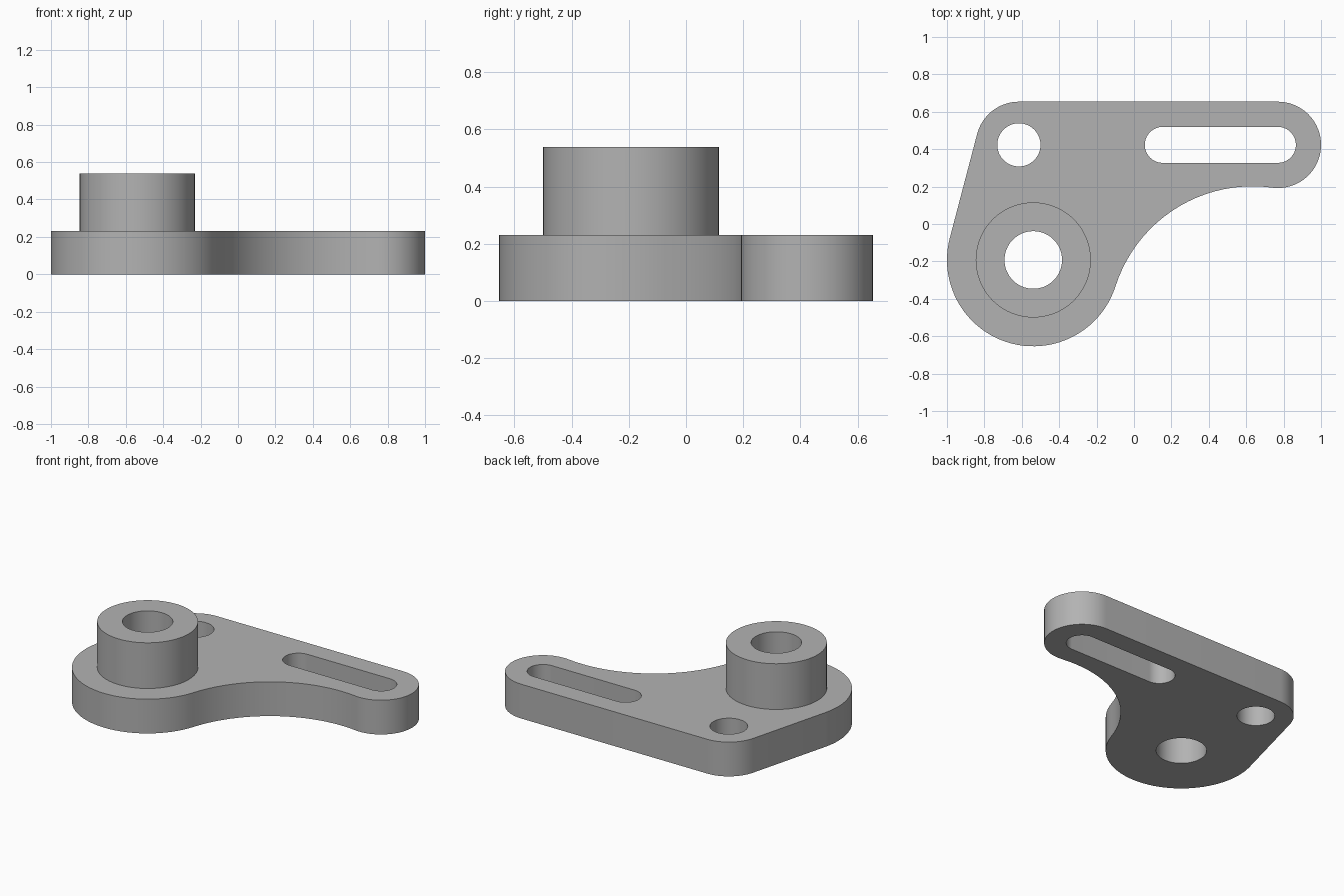
import bpy, bmesh
from math import acos, atan2, ceil, cos, pi, sin, radians
from mathutils import Vector

if "Cube" in bpy.data.objects:
    bpy.data.objects.remove(bpy.data.objects["Cube"], do_unlink=True)

# Design grid: 26 units long overall, measured from the boss axis
UNIT = 1 / 13
ORIGIN = Vector((-7, -2.5))
THICK, TOP = 3, 7
BOSS, PIVOT, TIP = Vector((0, 0)), Vector((-1, 8)), Vector((17, 8))
R_BASE, R_END, R_FILLET = 6, 3, 10

grey = bpy.data.materials.new("plain grey")
grey.use_nodes = True
colour = (0.45, 0.45, 0.45, 1)
grey.diffuse_color = colour
grey.node_tree.nodes["Principled BSDF"].inputs["Base Color"].default_value = colour


def angle(v):
    return atan2(v.y, v.x)


def arc(centre, radius, start, end):
    n = max(2, ceil(abs(end - start) / radians(4)))
    steps = [start + (end - start) * i / n for i in range(n + 1)]
    return [centre + radius * Vector((cos(a), sin(a))) for a in steps]


def circle(centre, radius):
    return arc(centre, radius, 0, 2 * pi)[:-1]


def extruded(name, loops, low, high, open_base=False):
    """Fill the first loop, leave the others as holes, and extrude upward."""
    bm = bmesh.new()
    edges = []
    for loop in loops:
        clean = [p for i, p in enumerate(loop) if (p - loop[i - 1]).length > 1e-4]
        verts = [bm.verts.new((*((p + ORIGIN) * UNIT), low * UNIT)) for p in clean]
        edges += [bm.edges.new((verts[i - 1], v)) for i, v in enumerate(verts)]
    bmesh.ops.triangle_fill(bm, edges=edges, use_beauty=True)
    base = bm.faces[:]
    made = bmesh.ops.extrude_face_region(bm, geom=base, use_keep_orig=True)["geom"]
    raised = [g for g in made if isinstance(g, bmesh.types.BMVert)]
    bmesh.ops.translate(bm, verts=raised, vec=(0, 0, (high - low) * UNIT))
    bmesh.ops.recalc_face_normals(bm, faces=bm.faces[:])
    if open_base:
        bmesh.ops.delete(bm, geom=base, context="FACES_ONLY")
    mesh = bpy.data.meshes.new(name)
    bm.to_mesh(mesh)
    bm.free()
    mesh.materials.append(grey)
    obj = bpy.data.objects.new(name, mesh)
    bpy.context.collection.objects.link(obj)
    bpy.ops.object.select_all(action="DESELECT")
    obj.select_set(True)
    bpy.context.view_layer.objects.active = obj
    bpy.ops.object.shade_smooth_by_angle(angle=radians(30))
    return obj


# Straight left edge tangent to the base and pivot circles
side = PIVOT - BOSS
tangent = angle(side) + acos((R_BASE - R_END) / side.length)

# Concave front edge tangent to the base and tip circles
span = TIP - BOSS
a, b, d = R_BASE + R_FILLET, R_END + R_FILLET, span.length
swing = acos((a * a + d * d - b * b) / (2 * a * d))
to_fillet = angle(span) - swing
fillet = BOSS + a * Vector((cos(to_fillet), sin(to_fillet)))
to_tip = angle(TIP - fillet)

outline = (arc(PIVOT, R_END, pi / 2, tangent)
           + arc(BOSS, R_BASE, tangent, to_fillet + 2 * pi)
           + arc(fillet, R_FILLET, to_fillet + pi, to_tip)
           + arc(TIP, R_END, to_tip - pi, pi / 2))
slot = (arc(TIP - Vector((8, 0)), 1.25, pi / 2, 1.5 * pi)
        + arc(TIP, 1.25, -pi / 2, pi / 2))
bore = circle(BOSS, 2)

# Lever plate with bore, pivot hole and slot; raised boss on top
extruded("lever_plate", [outline, bore, circle(PIVOT, 1.5), slot], 0, THICK)
extruded("boss", [circle(BOSS, 4), bore], THICK, TOP, open_base=True)
